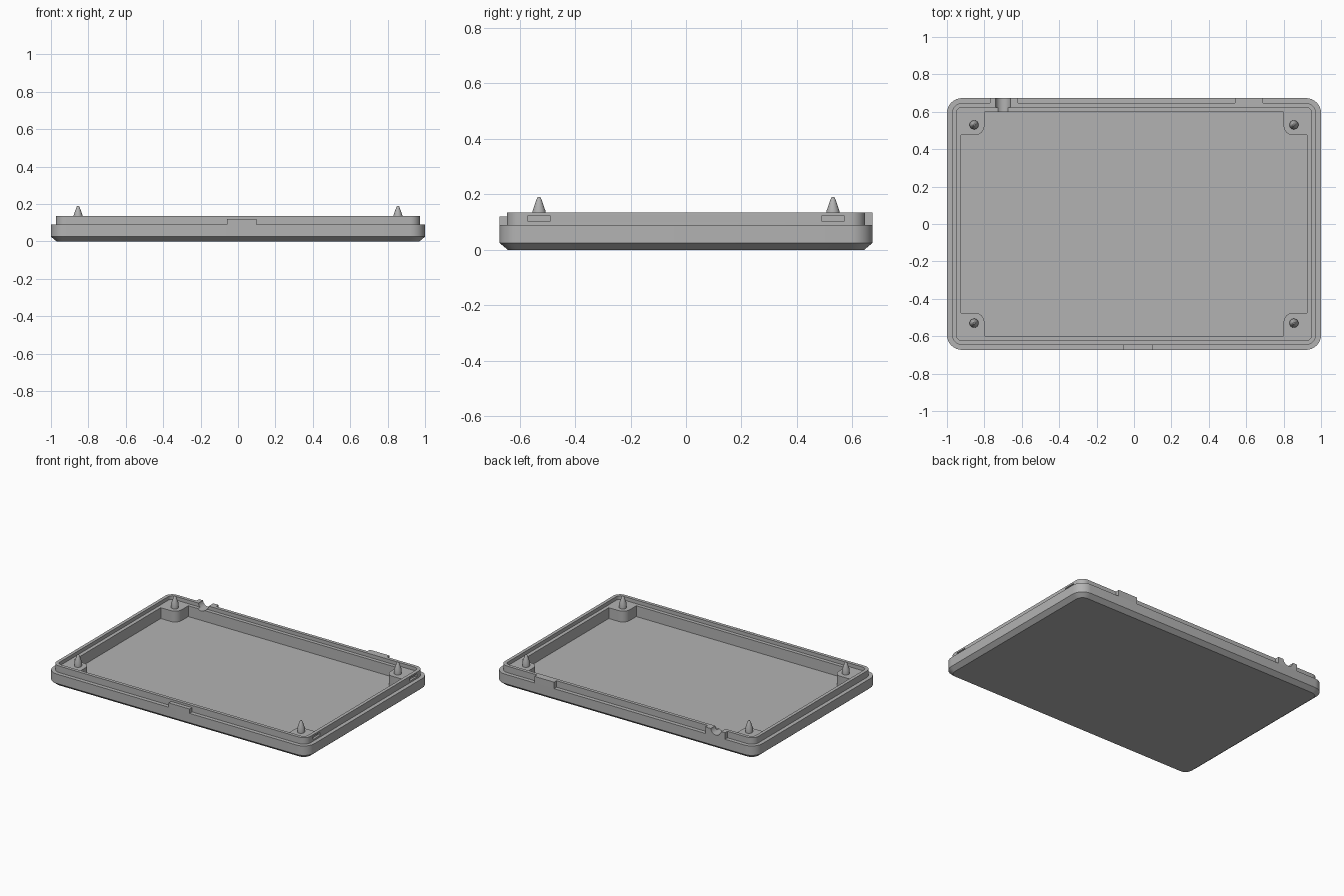
import bpy, bmesh, math
from mathutils import Matrix, Vector

old = bpy.data.objects.get("Cube")
if old:
    bpy.data.objects.remove(old, do_unlink=True)

HX, HY = 1.0, 0.673          # half width and half depth
RIM, LIP, LEDGE, FLOOR = 0.09, 0.135, 0.11, 0.035

grey = bpy.data.materials.new("grey_plastic")
grey.use_nodes = True
grey.diffuse_color = (0.45, 0.45, 0.45, 1)
grey.node_tree.nodes["Principled BSDF"].inputs["Base Color"].default_value = grey.diffuse_color


def make(name, bm):
    bmesh.ops.recalc_face_normals(bm, faces=bm.faces)
    mesh = bpy.data.meshes.new(name)
    bm.to_mesh(mesh)
    bm.free()
    mesh.materials.append(grey)
    ob = bpy.data.objects.new(name, mesh)
    bpy.context.collection.objects.link(ob)
    return ob


def loft(name, rings):
    """Skin a stack of equal rings and cap both ends."""
    bm = bmesh.new()
    loops = [[bm.verts.new(p) for p in ring] for ring in rings]
    n = len(loops[0])
    for a, b in zip(loops, loops[1:]):
        for i in range(n):
            j = (i + 1) % n
            bm.faces.new((a[i], a[j], b[j], b[i]))
    bm.faces.new(loops[0])
    bm.faces.new(loops[-1])
    return make(name, bm)


def rounded_ring(inset, z, radius=0.08, seg=8):
    r = radius - inset
    pts = []
    for k, (sx, sy) in enumerate(((1, 1), (-1, 1), (-1, -1), (1, -1))):
        for i in range(seg + 1):
            a = (k + i / seg) * math.pi / 2
            pts.append((sx * (HX - radius) + r * math.cos(a),
                        sy * (HY - radius) + r * math.sin(a), z))
    return pts


def cavity_ring(z, r=0.05, seg=8):
    """Rectangle with rounded corner posts left standing."""
    x, y, px, py = HX - 0.075, HY - 0.075, 0.80, 0.475
    quarter = [(x, py)]
    for i in range(seg + 1):
        a = math.pi / 2 * i / seg
        quarter.append((px + r - r * math.sin(a), py + r - r * math.cos(a)))
    quarter.append((px, y))
    pts = []
    for sx, sy in ((1, 1), (-1, 1), (-1, -1), (1, -1)):
        q = quarter if sx * sy > 0 else quarter[::-1]
        pts += [(sx * u, sy * v, z) for u, v in q]
    return pts


def box(name, lo, hi):
    lo, hi = Vector(lo), Vector(hi)
    bm = bmesh.new()
    bmesh.ops.create_cube(bm, size=1, matrix=Matrix.Translation((lo + hi) / 2)
                          @ Matrix.Diagonal((*(hi - lo), 1)))
    return make(name, bm)


def cut(target, cutter):
    mod = target.modifiers.new("cut", "BOOLEAN")
    mod.operation, mod.solver, mod.object = "DIFFERENCE", "EXACT", cutter
    bpy.context.view_layer.objects.active = target
    bpy.ops.object.modifier_apply(modifier=mod.name)


def smooth(ob):
    bpy.ops.object.select_all(action="DESELECT")
    ob.select_set(True)
    bpy.context.view_layer.objects.active = ob
    bpy.ops.object.shade_smooth_by_angle(angle=math.radians(30))


# Tray: chamfered base, outer rim, raised lip and inner ledge
tray = loft("tray", [rounded_ring(i, z) for i, z in (
    (0.03, 0), (0, 0.025), (0, RIM), (0.027, RIM),
    (0.027, LIP), (0.05, LIP), (0.05, LEDGE))])

# Tabs outside the lip
front_tab = box("front_tab", (-0.06, -HY, RIM), (0.10, -HY + 0.027, 0.12))
back_tab = box("back_tab", (0.54, HY - 0.027, RIM), (0.69, HY, LIP))
cable_tab = box("cable_tab", (-0.77, HY - 0.027, RIM), (-0.62, HY, LIP))

# Cavity, leaving the corner posts
cutters = [loft("cavity_cutter", [cavity_ring(FLOOR), cavity_ring(0.2)])]

# Latch slots in the lip
for side in (-1, 1):
    y = side * 0.53
    cutters.append(box("slot_cutter", (HX - 0.042, y - 0.04, 0.102),
                       (HX - 0.01, y + 0.04, 0.123)))

# Round cable notch through the back lip
bm = bmesh.new()
bmesh.ops.create_cone(bm, cap_ends=True, segments=32, radius1=0.04, radius2=0.04, depth=0.2,
                      matrix=Matrix.Translation((-0.70, HY, 0.14))
                      @ Matrix.Rotation(math.pi / 2, 4, "X"))
notch = make("notch_cutter", bm)
cutters.append(notch)

for c in cutters:
    cut(tray, c)
cut(cable_tab, notch)
for c in cutters:
    bpy.data.objects.remove(c, do_unlink=True)

# Pointed locating pins on the posts
pins = []
profile = ((0.024, LEDGE), (0.024, 0.138), (0.009, 0.182), (0.005, 0.19))
for sx in (-1, 1):
    for sy in (-1, 1):
        rings = [[(sx * 0.855 + r * math.cos(i * math.tau / 24),
                   sy * 0.53 + r * math.sin(i * math.tau / 24), z) for i in range(24)]
                 for r, z in profile]
        name = ("back" if sy > 0 else "front") + ("_left" if sx > 0 else "_right") + "_pin"
        pins.append(loft(name, rings))

for ob in [tray, cable_tab] + pins:
    smooth(ob)
